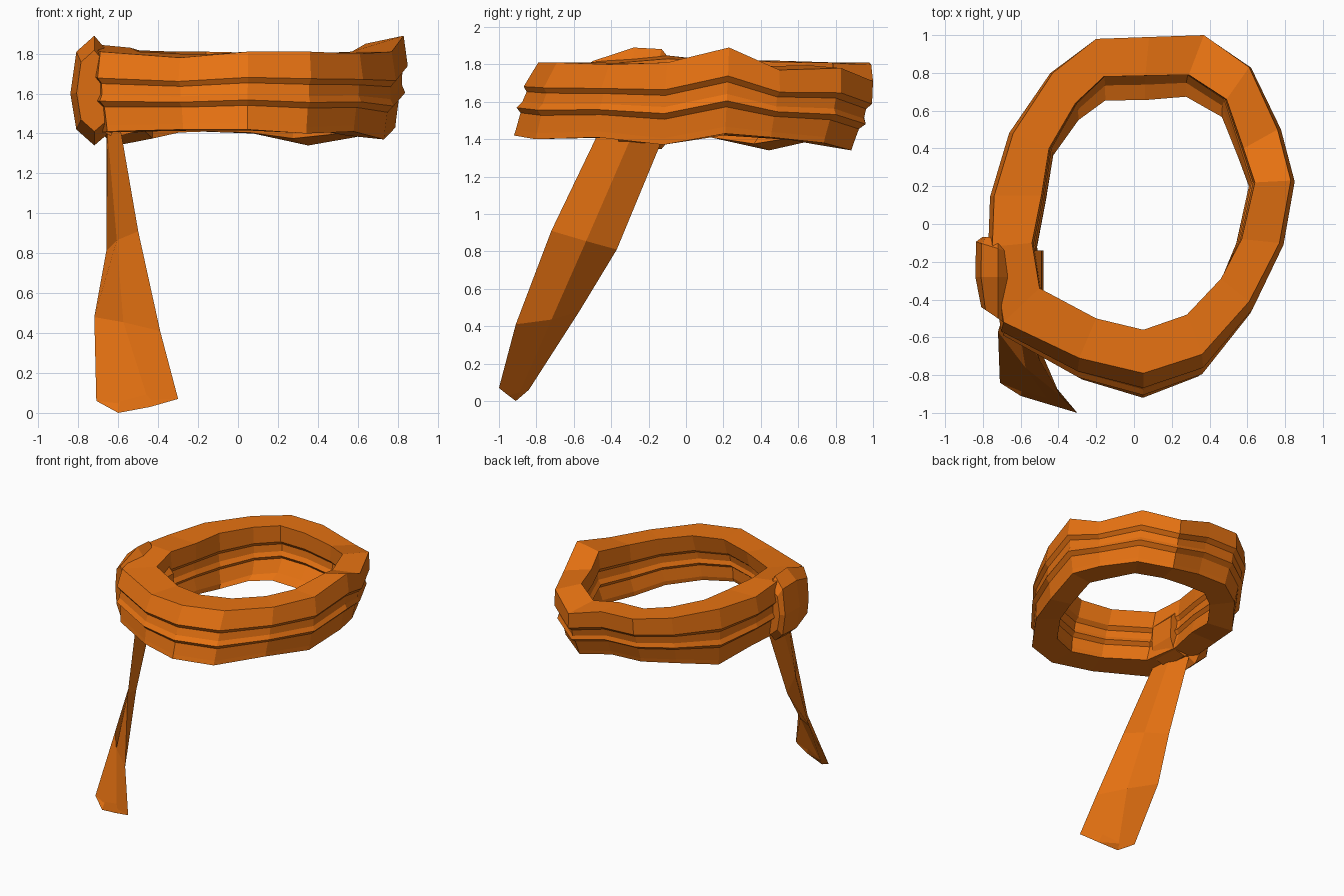
import bpy
import bmesh
from mathutils import Vector

cube = bpy.data.objects.get("Cube")
if cube:
    bpy.data.objects.remove(cube, do_unlink=True)

ORANGE = (0.8, 0.17, 0.006, 1.0)
cloth = bpy.data.materials.new("orange_cloth")
cloth.use_nodes = True
cloth.diffuse_color = ORANGE
shader = next(n for n in cloth.node_tree.nodes if n.type == 'BSDF_PRINCIPLED')
shader.inputs["Base Color"].default_value = ORANGE


def loft(name, rings, closed=False):
    """Skin a list of equal-sized point loops; cap the ends unless closed."""
    bm = bmesh.new()
    loops = [[bm.verts.new(p) for p in ring] for ring in rings]
    size = len(loops[0])
    pairs = list(zip(loops, loops[1:]))
    if closed:
        pairs.append((loops[-1], loops[0]))
    else:
        bm.faces.new(loops[0])
        bm.faces.new(loops[-1])
    for a, b in pairs:
        for i in range(size):
            j = (i + 1) % size
            bm.faces.new((a[i], a[j], b[j], b[i]))
    bmesh.ops.recalc_face_normals(bm, faces=bm.faces)
    mesh = bpy.data.meshes.new(name)
    bm.to_mesh(mesh)
    bm.free()
    mesh.materials.append(cloth)
    obj = bpy.data.objects.new(name, mesh)
    bpy.context.collection.objects.link(obj)
    return obj


# Headband: outer x, y, inner x, y, top z, bottom z around the loop
stations = [
    (.05, -.79, .05, -.56, 1.81, 1.42),
    (.36, -.69, .28, -.48, 1.81, 1.40),
    (.61, -.41, .46, -.29, 1.80, 1.41),
    (.77, -.10, .57, -.08, 1.81, 1.37),
    (.83, .23, .64, .22, 1.89, 1.43),
    (.76, .50, .58, .40, 1.77, 1.41),
    (.61, .83, .49, .66, 1.78, 1.38),
    (.37, 1.0, .29, .79, 1.71, 1.34),
    (.08, .99, .06, .785, 1.80, 1.40),
    (-.20, .98, -.16, .78, 1.81, 1.41),
    (-.43, .80, -.31, .64, 1.81, 1.40),
    (-.64, .48, -.45, .40, 1.82, 1.34),
    (-.74, .15, -.49, .15, 1.82, 1.41),
    (-.75, -.12, -.54, -.10, 1.85, 1.40),
    (-.69, -.52, -.50, -.34, 1.81, 1.41),
    (-.29, -.71, -.20, -.50, 1.78, 1.42),
]
# Cloth folds: depth below the top edge, outer ridge height, inner groove depth
folds = [(0, 0, 0), (.33, .035, 0), (.40, .01, .025), (.54, .015, .02),
         (.62, .035, 0), (.69, .005, .025), (.92, 0, 0), (1, 0, 0)]


def band_section(ox, oy, ix, iy, top, bottom):
    outer, inner = Vector((ox, oy)), Vector((ix, iy))
    out = (outer - inner).normalized()
    # The band leans forward, mostly at its front and back
    lean = .02 + .11 * out.y ** 2
    # At the back the inner wall stays upright and ends in a hem turned inward
    inner_power = 12 if out.y > 0 else 1

    def place(base, depth, offset, high, low, power):
        p = base + out * offset
        return (p.x * (1 - .05 * depth), p.y - lean * depth ** power,
                high + (low - high) * depth)

    inner_top, inner_bottom = (top + 1.81) / 2, (bottom + 1.41) / 2
    return ([place(outer, d, o, top, bottom, 1) for d, o, g in folds]
            + [place(inner, d, g, inner_top, inner_bottom, inner_power)
               for d, o, g in reversed(folds)])


loft("headband", [band_section(*s) for s in stations], closed=True)

# Knot on the right side, slanted and tapering toward the front and back
knot_outline = [(-.84, 1.60), (-.81, 1.81), (-.72, 1.89), (-.67, 1.83),
                (-.65, 1.40), (-.72, 1.34), (-.81, 1.42)]


def knot_ring(y, scale, skew):
    return [(-.72 + (x + .72) * scale, y + skew * (x + .72), 1.61 + (z - 1.61) * scale)
            for x, z in knot_outline]


loft("knot", [knot_ring(*r) for r in
              [(-.50, .74, -.5), (-.28, 1, 0), (-.13, .97, -.3), (-.07, .7, 0)]])

# Strap passing under the band and up its inner wall
wrap_outline = [(-.68, 1.41), (-.62, 1.38), (-.51, 1.41), (-.48, 1.50),
                (-.49, 1.68), (-.54, 1.74), (-.60, 1.50)]
loft("inner_wrap", [[(x, y, z) for x, z in wrap_outline] for y in (-.36, -.25, -.14)])

# Hanging tail: flat twisting strip, creased along the middle of both faces
front_edge = [(-.59, -.47, 1.43), (-.50, -.72, .91), (-.39, -.91, .41)]
back_edge = [(-.66, -.13, 1.39), (-.66, -.37, .81), (-.72, -.57, .48)]
tail_rings = []
for a, b in zip(front_edge, back_edge):
    a, b = Vector(a), Vector(b)
    normal = (b - a).cross(Vector((0, -.45, -1))).normalized() * .03
    middle = (a + b) / 2
    tail_rings.append([a, middle + normal, b, middle - normal])
tail_rings.append([(-.30, -1.0, .07), (-.44, -.95, .03), (-.71, -.84, .06), (-.60, -.91, 0)])
loft("hanging_tail", tail_rings)
